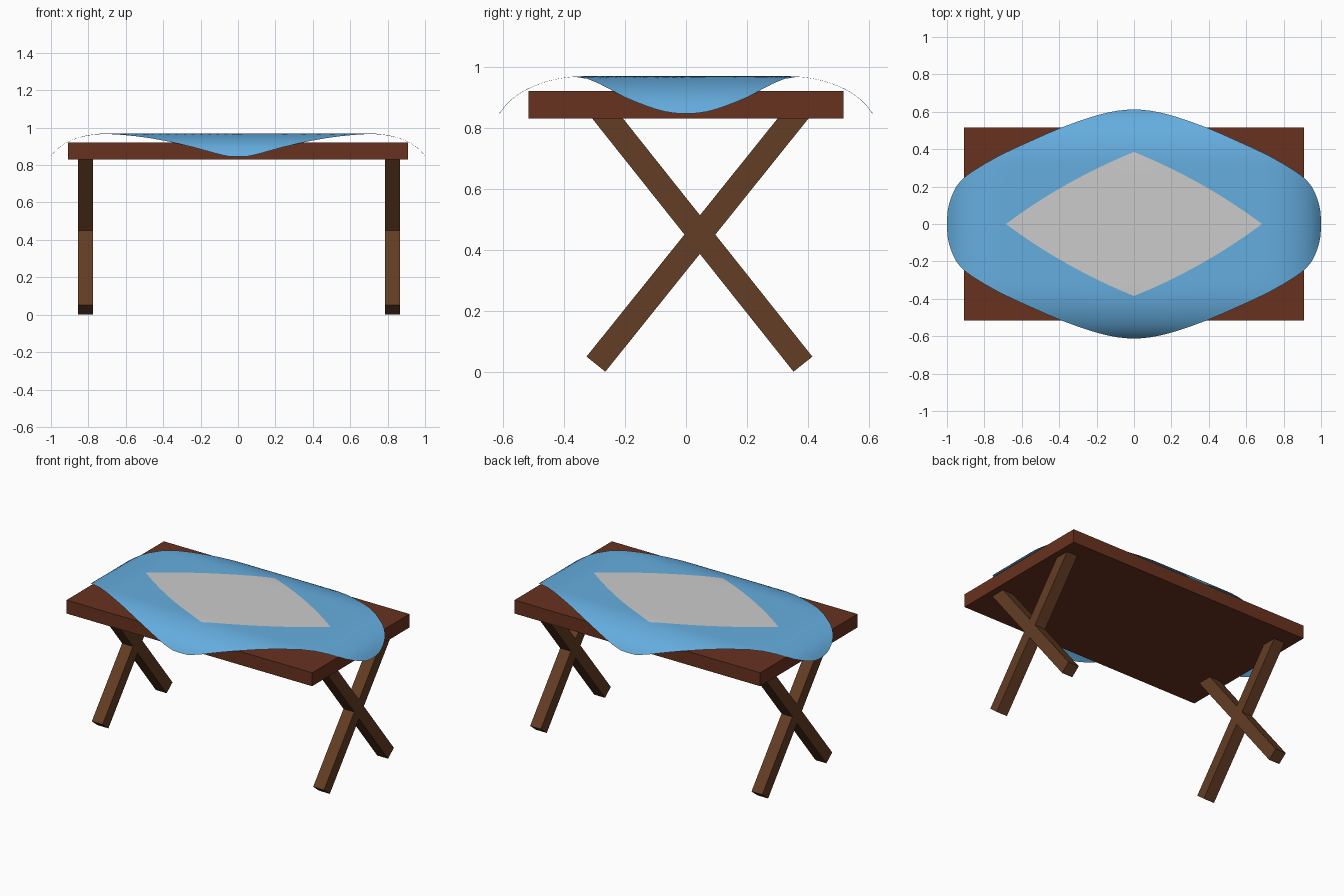
import bpy, math
from mathutils import Vector

if "Cube" in bpy.data.objects:
    bpy.data.objects.remove(bpy.data.objects["Cube"])


def material(name, rgb):
    m = bpy.data.materials.new(name)
    m.diffuse_color = (*rgb, 1)
    m.use_nodes = True
    m.node_tree.nodes["Principled BSDF"].inputs["Base Color"].default_value = m.diffuse_color
    return m


RED_WOOD = material("red_wood", (0.14, 0.032, 0.014))
BROWN_WOOD = material("brown_wood", (0.125, 0.047, 0.018))
BLUE = material("blue_cloth", (0.13, 0.42, 0.74))


def box(name, loc, size, mat, rot_x=0):
    bpy.ops.mesh.primitive_cube_add(size=1, location=loc, rotation=(rot_x, 0, 0))
    o = bpy.context.object
    o.name = name
    o.scale = size
    o.data.materials.append(mat)
    return o


# Table top
box("table_top", (0, 0, 0.875), (1.82, 1.03, 0.09), RED_WOOD)


# Crossed legs at both ends
def leg(name, x, bottom, top):
    a, b = Vector((x, *bottom)), Vector((x, *top))
    d = b - a
    box(name, (a + b) / 2, (0.08, 0.079, d.length), BROWN_WOOD, math.atan2(-d.y, d.z))


for side, x in (("left", -0.815), ("right", 0.825)):
    leg(side + "_leg_a", x, (-0.295, 0.026), (0.375, 0.861))
    leg(side + "_leg_b", x, (0.383, 0.026), (-0.281, 0.861))


# Cloth height: flat in the middle, bending down towards the x and y tips
def bend(v, start, span):
    u = min(max((abs(v) - start) / span, 0), 1) * 0.95
    return 0.178 * (1 - math.sqrt(1 - u * u))


def drape(x, y):
    return (x, y, 0.969 - bend(x, 0.70, 0.30) - bend(y, 0.33, 0.28))


# One quarter of the cloth outline, mirrored to a full loop
QUARTER = [(1, 0), (0.996, 0.07), (0.98, 0.135), (0.95, 0.2), (0.91, 0.245),
           (0.86, 0.284), (0.72, 0.366), (0.55, 0.445), (0.39, 0.515),
           (0.235, 0.57), (0.13, 0.598), (0.05, 0.61), (0, 0.612)]


def refine(pts):
    # Catmull-Rom midpoints keep the outline smooth
    out = []
    ext = [(pts[1][0], -pts[1][1])] + pts + [(-pts[-2][0], pts[-2][1])]
    for i in range(1, len(ext) - 2):
        p, q, r, s = ext[i - 1:i + 3]
        out += [q, tuple((9 * (q[k] + r[k]) - p[k] - s[k]) / 16 for k in (0, 1))]
    return out + [pts[-1]]


def full_loop(q):
    half = q + [(-x, y) for x, y in q[-2::-1]]
    return half + [(x, -y) for x, y in half[-2:0:-1]]


outer_q = refine(QUARTER)
inner_q = []
for x, y in outer_q:
    t = (y / 0.612) / (y / 0.612 + x)
    b = 0.045 * t * (1 - t)
    inner_q.append((0.685 * (1 - t) + b, 0.385 * t + 2 * b))
outer, inner = full_loop(outer_q), full_loop(inner_q)
N = len(outer)


def mesh_object(name, verts, faces, mat=None):
    me = bpy.data.meshes.new(name)
    me.from_pydata(verts, [], faces)
    o = bpy.data.objects.new(name, me)
    bpy.context.collection.objects.link(o)
    if mat:
        me.materials.append(mat)
    me.shade_smooth()
    return o


# Blue border of the cloth
RINGS = 16
verts = []
for k in range(RINGS + 1):
    f = k / RINGS
    verts += [drape(a[0] + (b[0] - a[0]) * f, a[1] + (b[1] - a[1]) * f)
              for a, b in zip(inner, outer)]
faces = [(k * N + i, (k + 1) * N + i, (k + 1) * N + (i + 1) % N, k * N + (i + 1) % N)
         for k in range(RINGS) for i in range(N)]
mesh_object("cloth_border", verts, faces, BLUE)

# Grey diamond in the middle of the cloth
center = [drape(0, 0)]
steps = (0.5, 0.75, 0.9, 1)
for f in steps:
    center += [drape(x * f, y * f) for x, y in inner]
faces = [(0, 1 + i, 1 + (i + 1) % N) for i in range(N)]
for k in range(len(steps) - 1):
    a, b = 1 + k * N, 1 + (k + 1) * N
    faces += [(a + i, b + i, b + (i + 1) % N, a + (i + 1) % N) for i in range(N)]
mesh_object("cloth_center", center, faces)
